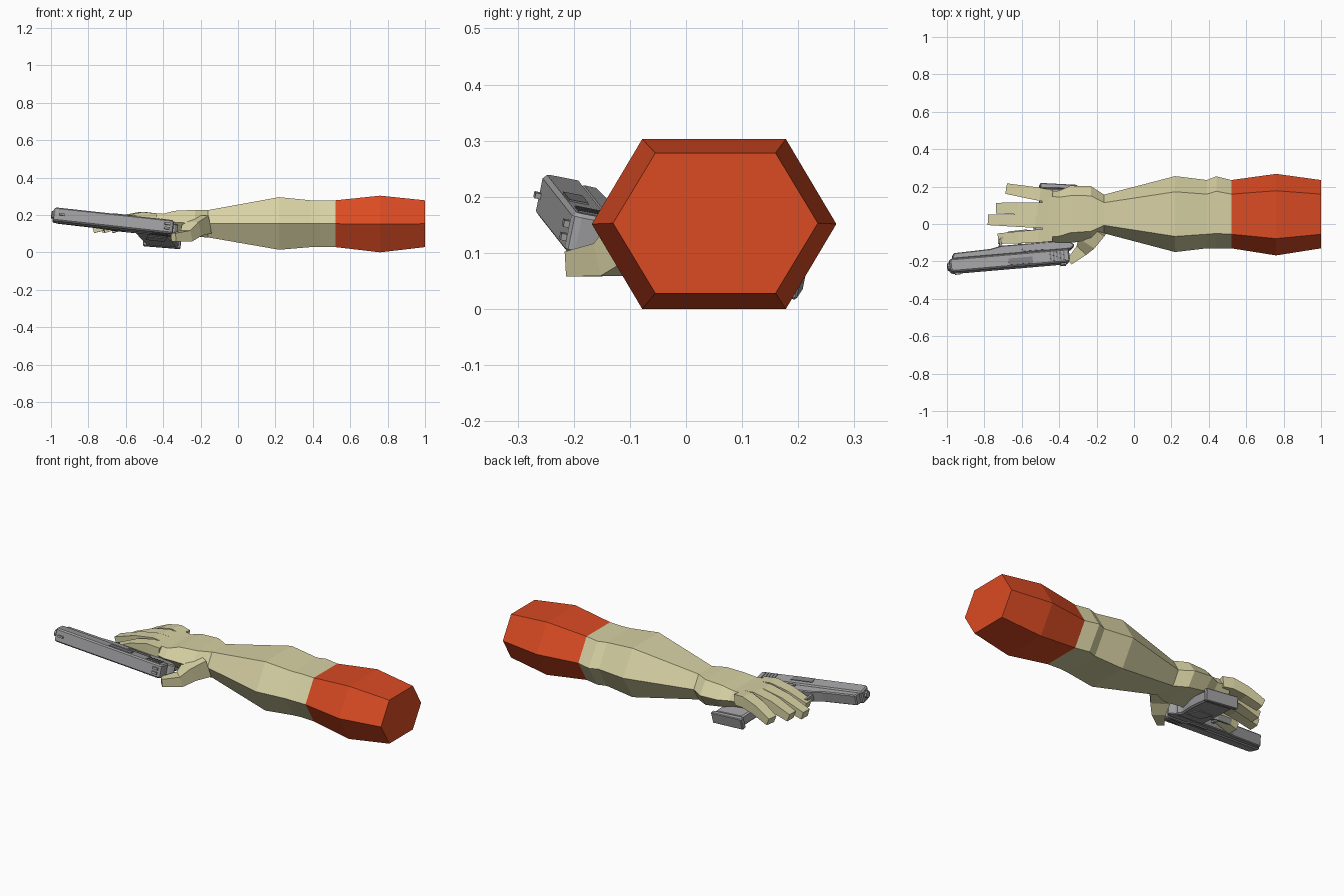
import bpy, bmesh, math
from mathutils import Vector, Matrix

if "Cube" in bpy.data.objects:
    bpy.data.objects.remove(bpy.data.objects["Cube"])


def material(name, col):
    m = bpy.data.materials.new(name)
    m.diffuse_color = (*col, 1)
    m.use_nodes = True
    m.node_tree.nodes["Principled BSDF"].inputs["Base Color"].default_value = m.diffuse_color
    return m


SKIN = material("skin", (0.68, 0.64, 0.37))
SLEEVE = material("sleeve_orange", (0.70, 0.07, 0.017))
METAL = material("gun_grey", (0.36, 0.36, 0.37))
DARK = material("gun_dark_grey", (0.22, 0.22, 0.23))


def finish(name, bm, mat, bevel=0):
    bmesh.ops.recalc_face_normals(bm, faces=bm.faces)
    me = bpy.data.meshes.new(name)
    bm.to_mesh(me)
    bm.free()
    me.materials.append(mat)
    ob = bpy.data.objects.new(name, me)
    bpy.context.collection.objects.link(ob)
    if bevel:
        b = ob.modifiers.new("chamfer", "BEVEL")
        b.width, b.segments = bevel, 1
    return ob


def loft(name, rings, mat, matrix=None):
    """Skin a list of equal-sized rings and cap both ends."""
    bm = bmesh.new()
    loops = [[bm.verts.new(p) for p in r] for r in rings]
    n = len(loops[0])
    for a, b in zip(loops, loops[1:]):
        for i in range(n):
            j = (i + 1) % n
            bm.faces.new((a[i], a[j], b[j], b[i]))
    bm.faces.new(loops[0])
    bm.faces.new(loops[-1])
    if matrix:
        bm.transform(matrix)
    return finish(name, bm, mat)


def hexagon(x, y0, y1, z0, z1, flat=0.587):
    cy, cz, hy = (y0 + y1) / 2, (z0 + z1) / 2, (y1 - y0) / 2
    f = hy * flat
    return [(x, y0, cz), (x, cy - f, z1), (x, cy + f, z1),
            (x, y1, cz), (x, cy + f, z0), (x, cy - f, z0)]


def bar(name, path, sizes, mat, up=(0, 0, 1), matrix=None):
    """Rectangular bar along a path, sizes = (width, height) per point."""
    pts = [Vector(p) for p in path]
    rings = []
    for i, p in enumerate(pts):
        t = (pts[min(i + 1, len(pts) - 1)] - pts[max(i - 1, 0)]).normalized()
        s = t.cross(Vector(up)).normalized()
        u = s.cross(t)
        w, h = sizes[i]
        rings.append([p + s * a * w / 2 + u * b * h / 2
                      for a, b in ((-1, -1), (1, -1), (1, 1), (-1, 1))])
    return loft(name, rings, mat, matrix)


# Sleeve and bare arm
loft("sleeve", [hexagon(1.0, -.13, .235, .028, .278),
                hexagon(.76, -.168, .268, 0, .303),
                hexagon(.52, -.13, .235, .028, .278)], SLEEVE)
loft("forearm_and_palm", [
    hexagon(.52, -.13, .235, .028, .278),
    hexagon(.44, -.13, .255, .028, .278),
    hexagon(.39, -.13, .235, .028, .278),
    hexagon(.22, -.15, .256, .014, .295),
    hexagon(-.16, -.05, .157, .08, .226),
    hexagon(-.23, -.09, .202, .082, .227, .65),
    hexagon(-.34, -.10, .205, .10, .222, .65),
    hexagon(-.40, -.10, .178, .115, .206, .75),
    hexagon(-.49, -.09, .175, .13, .212, .85)], SKIN)

# Four fingers: base y, tip y, tip x
for name, yb, yt, xt in (("index", -.06, -.078, -.72), ("middle", .012, .022, -.775),
                         ("ring", .08, .085, -.73), ("little", .148, .188, -.675)):
    L = xt + .44
    path = [(-.44 + L * f, yb + (yt - yb) * f, z)
            for f, z in ((0, .178), (.25, .184), (.6, .165), (1, .125))]
    bar(name + "_finger", path, ((.066, .06), (.07, .064), (.064, .058), (.056, .045)), SKIN)

# Thumb reaching out behind the gun
bar("thumb", [(-.20, -.02, .15), (-.245, -.09, .125), (-.275, -.135, .088), (-.345, -.202, .08)],
    ((.12, .10), (.10, .08), (.07, .06), (.036, .045)), SKIN)

# Gun frame: local x = rearward, y = towards the grip end, z = gun's upper flank
X = Vector((.99, .085, -.108)).normalized()
D = Vector((0, .97, -.2))
D = (D - X * D.dot(X)).normalized()
W = X.cross(D)
GUN = Matrix.Translation((-.35, -.15, .125)) @ Matrix((X, D, W)).transposed().to_4x4()


def plate(name, profile, z0, z1, mat=METAL, bevel=0):
    """Extrude a side profile through the gun's thickness."""
    bm = bmesh.new()
    f = bm.faces.new([bm.verts.new((l, d, z0)) for l, d in profile])
    r = bmesh.ops.extrude_face_region(bm, geom=[f])
    bmesh.ops.translate(bm, vec=(0, 0, z1 - z0),
                        verts=[v for v in r["geom"] if isinstance(v, bmesh.types.BMVert)])
    bm.transform(GUN)
    return finish(name, bm, mat, bevel)


def box(name, l0, l1, d0, d1, z0, z1, mat=METAL, bevel=0):
    return plate(name, [(l0, d0), (l1, d0), (l1, d1), (l0, d1)], z0, z1, mat, bevel)


# Slide, frame and grip
plate("slide", [(-.645, -.05), (-.63, -.06), (-.01, -.06), (0, -.05), (0, .012), (-.645, .012)],
      -.037, .037, bevel=.008)
plate("frame", [(-.63, .01), (.01, .01), (.035, .03), (0, .06), (-.36, .06), (-.42, .048), (-.62, .042)],
      -.032, .032, bevel=.005)
plate("grip", [(-.20, .05), (.0, .03), (-.012, .09), (.03, .19), (.07, .335),
               (-.105, .355), (-.15, .22), (-.18, .12)], -.03, .03, bevel=.008)
plate("magazine_base", [(.08, .332), (.083, .355), (-.115, .383), (-.12, .355)],
      -.033, .033, bevel=.004)

# Muzzle
bm = bmesh.new()
bmesh.ops.create_cone(bm, cap_ends=True, segments=8, radius1=.02, radius2=.02, depth=.06,
                      matrix=Matrix.Translation((-.626, -.026, 0)) @ Matrix.Rotation(math.pi / 2, 4, 'Y'))
bm.transform(GUN)
finish("muzzle", bm, METAL)

# Sights
box("front_sight", -.62, -.59, -.07, -.058, -.005, .005)
for s in (-1, 1):
    box("rear_sight", -.05, -.02, -.07, -.058, s * .012 - .006, s * .012 + .006)

# Flank details on both sides
for s in (-1, 1):
    for i in range(5):
        l = -.03 - i * .018
        box("slide_serration", l - .004, l + .004, -.048, .004, s * .038 - .002, s * .038 + .002, DARK)
    box("slide_stop", -.25, -.12, .018, .03, s * .034 - .004, s * .034 + .004)
    box("grip_panel", -.12, -.02, .11, .20, s * .031 - .003, s * .031 + .003)
box("ejection_port", -.33, -.2, -.05, -.015, .035, .04, DARK)

# Trigger and guard
bar("trigger_guard", [(-.17, .12, 0), (-.22, .132, 0), (-.31, .13, 0), (-.355, .10, 0), (-.365, .05, 0)],
    ((.014, .034),) * 5, METAL, matrix=GUN)
bar("trigger", [(-.26, .05, 0), (-.25, .085, 0), (-.265, .115, 0)],
    ((.02, .018), (.014, .018), (.01, .018)), METAL, matrix=GUN)
